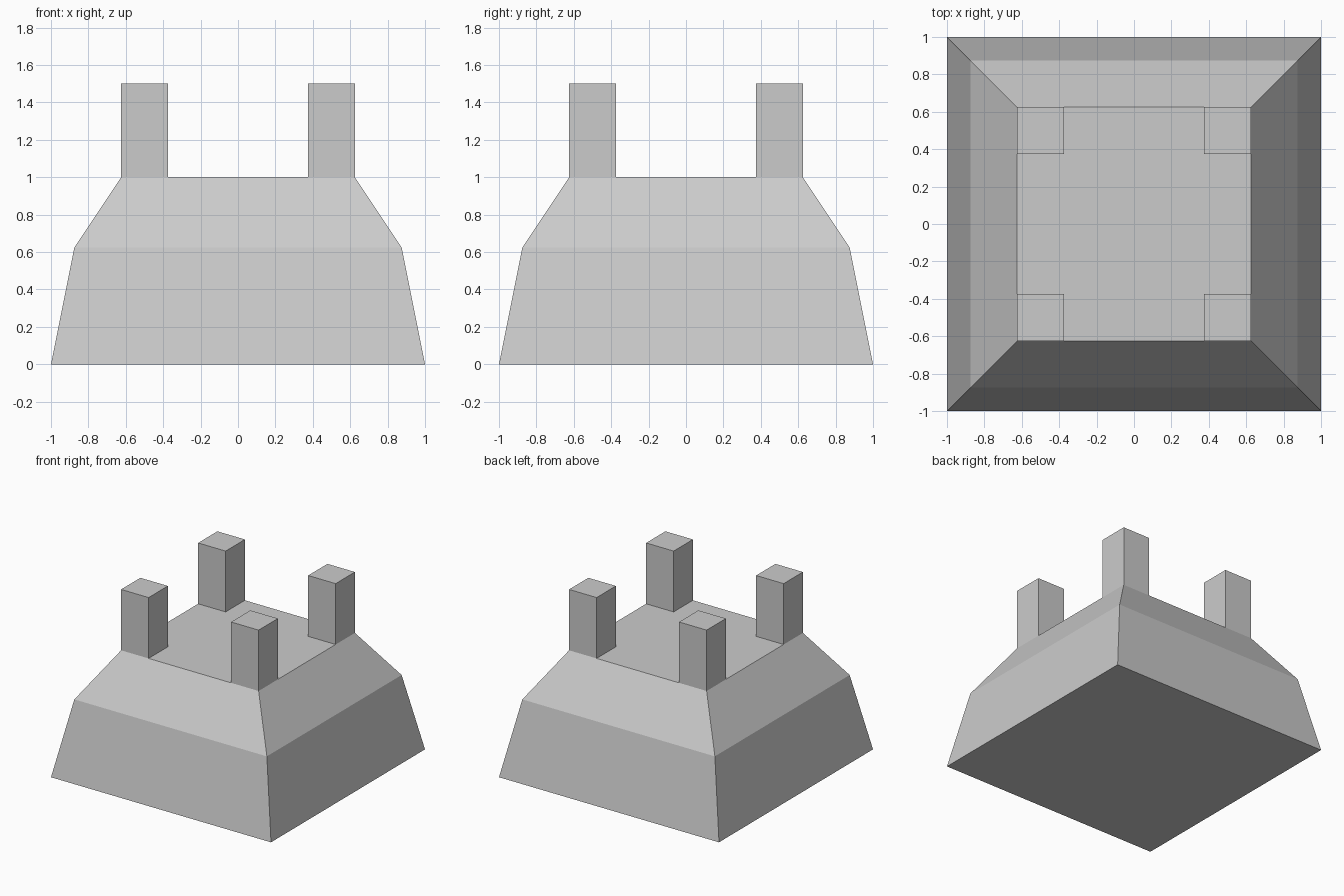
import bpy
import bmesh

if "Cube" in bpy.data.objects:
    bpy.data.objects.remove(bpy.data.objects["Cube"])


def square_loft(name, levels, center=(0, 0)):
    """Closed solid through stacked squares, levels = [(z, half width), ...]."""
    bm = bmesh.new()
    cx, cy = center
    rings = [[bm.verts.new((cx + sx * h, cy + sy * h, z))
              for sx, sy in ((-1, -1), (1, -1), (1, 1), (-1, 1))]
             for z, h in levels]
    bm.faces.new(rings[0][::-1])
    bm.faces.new(rings[-1])
    for low, high in zip(rings, rings[1:]):
        for i in range(4):
            j = (i + 1) % 4
            bm.faces.new((low[i], low[j], high[j], high[i]))
    bmesh.ops.recalc_face_normals(bm, faces=bm.faces[:])
    mesh = bpy.data.meshes.new(name)
    bm.to_mesh(mesh)
    bm.free()
    obj = bpy.data.objects.new(name, mesh)
    bpy.context.collection.objects.link(obj)
    return obj


# Tapered base with a steeper lower wall and a sloped shoulder
square_loft("base", [(0, 1), (0.625, 0.875), (1, 0.625)])

# Four corner posts flush with the edges of the top
for side_y, row in ((-1, "front"), (1, "back")):
    for side_x, column in ((-1, "left"), (1, "right")):
        square_loft(f"{row}_{column}_post", [(1, 0.125), (1.5, 0.125)],
                    (side_x * 0.5, side_y * 0.5))
